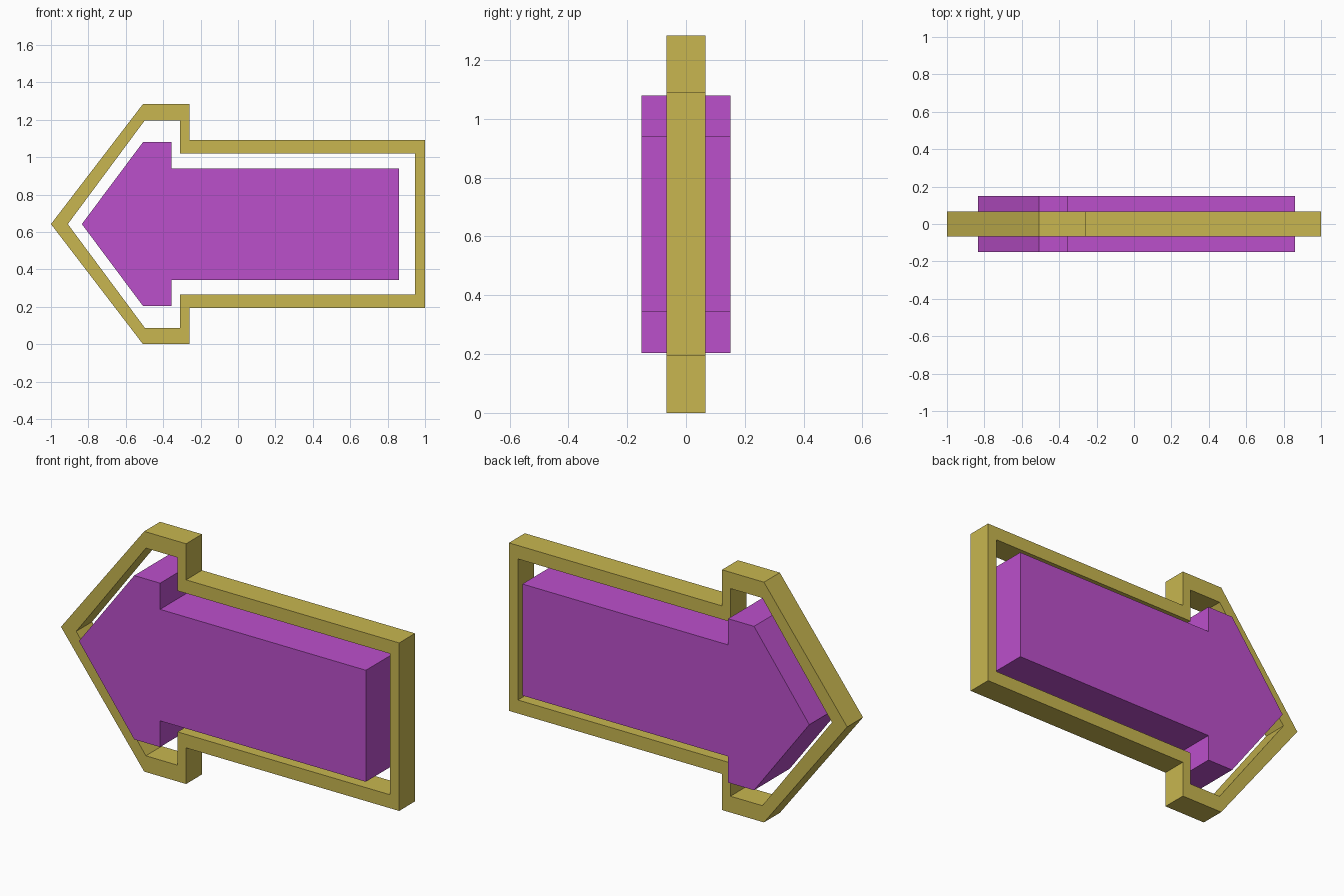
import bpy, bmesh

if "Cube" in bpy.data.objects:
    bpy.data.objects.remove(bpy.data.objects["Cube"])

MID_Z = 0.642


def arrow_loop(tip, shoulder, barb, end, head_half, shaft_half):
    """Left-pointing arrow outline in (x, z), mirrored about the mid height."""
    upper = [(shoulder, head_half), (barb, head_half),
             (barb, shaft_half), (end, shaft_half)]
    lower = [(x, -z) for x, z in reversed(upper)]
    return [(tip, 0.0)] + upper + lower


def extrude_profile(name, half_depth, color, outer, inner=None):
    """Solid slab from an outline, or a hollow frame when an inner outline is given."""
    bm = bmesh.new()

    def ring(loop, y):
        return [bm.verts.new((x, y, z + MID_Z)) for x, z in loop]

    def walls(a, b):
        n = len(a)
        for i in range(n):
            j = (i + 1) % n
            bm.faces.new((a[i], a[j], b[j], b[i]))

    front, back = ring(outer, -half_depth), ring(outer, half_depth)
    walls(front, back)
    if inner:
        front_in, back_in = ring(inner, -half_depth), ring(inner, half_depth)
        walls(front_in, back_in)
        walls(front, front_in)
        walls(back, back_in)
    else:
        bm.faces.new(front)
        bm.faces.new(back)
    bmesh.ops.recalc_face_normals(bm, faces=bm.faces[:])

    mesh = bpy.data.meshes.new(name)
    bm.to_mesh(mesh)
    bm.free()
    mat = bpy.data.materials.new(name + "_color")
    mat.diffuse_color = color
    mat.use_nodes = True
    mat.node_tree.nodes["Principled BSDF"].inputs["Base Color"].default_value = mat.diffuse_color
    mesh.materials.append(mat)
    obj = bpy.data.objects.new(name, mesh)
    bpy.context.collection.objects.link(obj)
    return obj


# Thin border frame around the arrow
extrude_profile("arrow_frame", 0.067, (0.58, 0.47, 0.08, 1),
                arrow_loop(-1.0, -0.508, -0.26, 1.0, 0.642, 0.449),
                arrow_loop(-0.91, -0.498, -0.31, 0.947, 0.555, 0.377))

# Thicker solid arrow floating inside the frame
extrude_profile("arrow_body", 0.151, (0.50, 0.08, 0.60, 1),
                arrow_loop(-0.835, -0.508, -0.355, 0.862, 0.438, 0.298))
